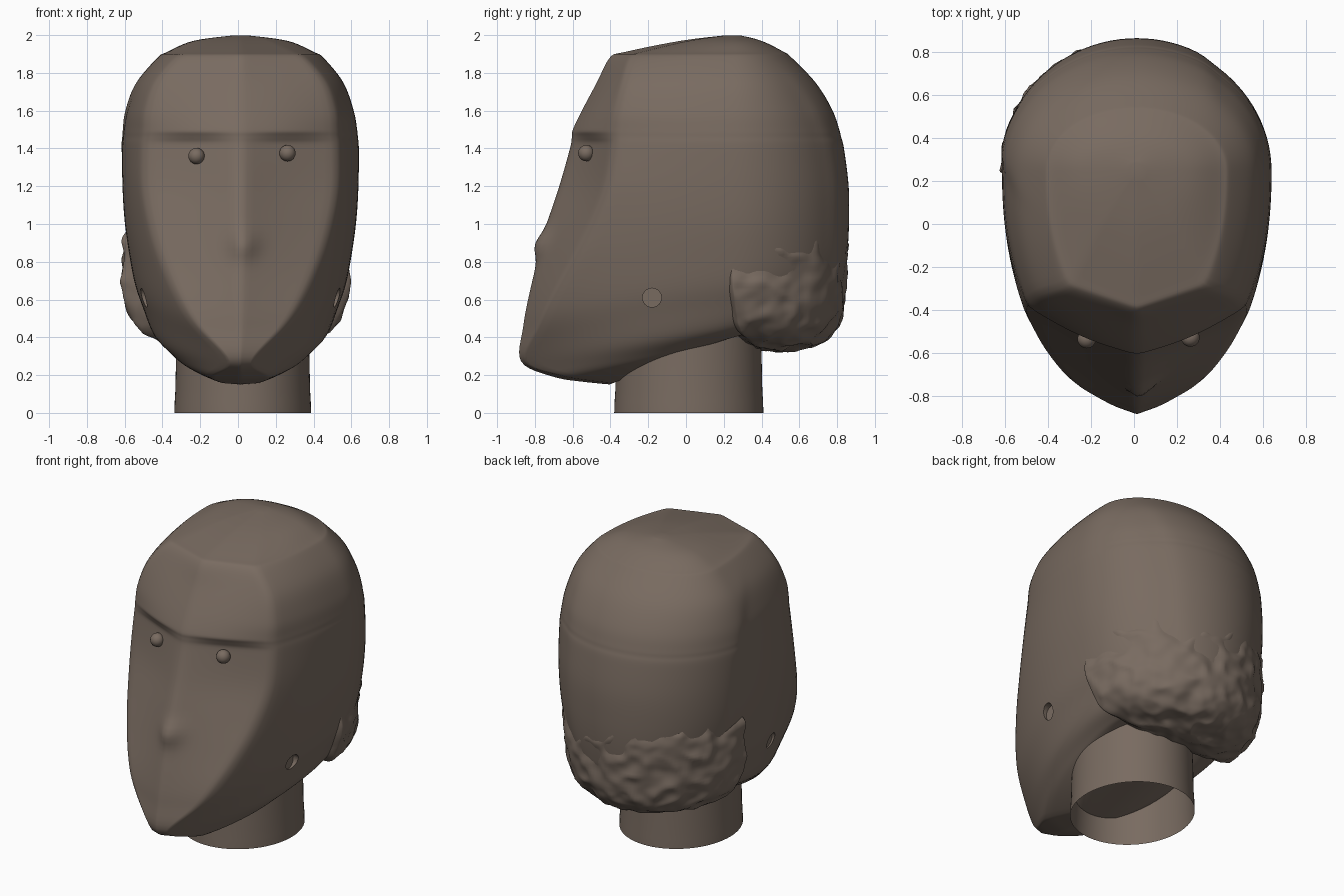
import bpy, bmesh, math
from mathutils import Vector, noise

if "Cube" in bpy.data.objects:
    bpy.data.objects.remove(bpy.data.objects["Cube"])

clay = bpy.data.materials.new("clay_brown")
clay.diffuse_color = (0.19, 0.147, 0.118, 1)
clay.use_nodes = True
clay.node_tree.nodes["Principled BSDF"].inputs["Base Color"].default_value = clay.diffuse_color


def make(name, bm, angle=60):
    bmesh.ops.recalc_face_normals(bm, faces=bm.faces[:])
    me = bpy.data.meshes.new(name)
    bm.to_mesh(me)
    bm.free()
    ob = bpy.data.objects.new(name, me)
    bpy.context.collection.objects.link(ob)
    me.materials.append(clay)
    bpy.ops.object.select_all(action='DESELECT')
    ob.select_set(True)
    bpy.context.view_layer.objects.active = ob
    bpy.ops.object.shade_smooth_by_angle(angle=math.radians(angle))
    return ob


def loft(bm, rings, caps):
    rows = [[bm.verts.new(p) for p in r] for r in rings]
    n = len(rows[0])
    for a, b in zip(rows, rows[1:]):
        for i in range(n):
            j = (i + 1) % n
            bm.faces.new((a[i], a[j], b[j], b[i]))
    if caps:
        bm.faces.new(rows[0])
        bm.faces.new(rows[-1])


def catmull(a, b, c, d, t):
    return .5 * (2*b + (c - a)*t + (2*a - 5*b + 4*c - d)*t*t + (3*b - a - 3*c + d)*t**3)


def spline_rows(S, steps):
    for k in range(len(S) - 1):
        q = [S[min(max(k + o, 0), len(S) - 1)] for o in (-1, 0, 1, 2)]
        for s in range(steps):
            yield [catmull(*v, s/steps) for v in zip(*q)]
    yield S[-1]


# Head sections: z at front, y front, face edge x, face edge y, side x, y back
S = [
    (.15, -.40, .10, -.38, .30, .40),
    (.165, -.55, .14, -.52, .35, .52),
    (.19, -.70, .15, -.66, .39, .62),
    (.27, -.875, .06, -.855, .465, .75),
    (.45, -.865, .235, -.78, .52, .81),
    (.60, -.84, .33, -.71, .56, .83),
    (.80, -.795, .42, -.60, .59, .845),
    (1.0, -.745, .48, -.50, .613, .852),
    (1.2, -.68, .515, -.425, .625, .85),
    (1.4, -.622, .515, -.39, .627, .825),
    (1.46, -.61, .51, -.385, .622, .81),
    (1.50, -.603, .508, -.383, .618, .80),
    (1.60, -.555, .50, -.37, .60, .765),
    (1.75, -.475, .45, -.335, .545, .68),
    (1.88, -.408, .34, -.295, .44, .56),
    (1.91, -.33, .28, -.23, .39, .52),
    (1.97, -.03, .15, .02, .25, .40),
    (2.0, .22, .015, .225, .025, .28),
]


def section(zf, yf, xe, ye, xs, yb):
    zb = zf + .32*(max(0, 1.1 - zf)/.95)**1.3            # jaw rises to the back
    ys = .25 - .15*(max(0, .8 - zf)/.65)**2
    brow = .032*max(0, min((zf - 1.43)/.06, 1 - (zf - 1.49)/.35))
    bulge = brow - .012*math.exp(-((zf - 1.2)/.25)**2)
    half = []
    for i in range(14):                                  # flat face plane
        t = i / 14
        half.append((xe*t, yf + (ye - yf)*t - bulge*math.sin(math.pi*t)))
    for i in range(16):                                  # cheek and temple
        u = 1 - i / 16
        half.append((xs - (xs - xe)*u**2.3, ys - (ys - ye)*u))
    for i in range(25):                                  # rounded back
        a = math.pi/2*i/24
        half.append((xs*math.cos(a), ys + (yb - ys)*math.sin(a)))
    half[-1] = (0, yb)
    pts = half + [(-x, y) for x, y in half[-2:0:-1]]
    out = []
    for x, y in pts:
        z = zf + (zb - zf)*(y - yf)/(yb - yf)
        # slightly raised panel on the back of the skull
        seam = .74 - .36*max(0, (z - 1)/.9)**3 - (.42 if x < 0 else 0)
        k = min(1, max(0, (y - seam)/.05)) * min(1, max(0, (1.9 - z)/.3))
        d = Vector((x, y - .2, 0))
        d = d.normalized()*.012*k*k*(3 - 2*k) if d.length > 0 else d
        # nose tip bump
        if y < 0:
            d.y -= .048*math.exp(-((zf - .89)/.06)**2 - ((x - .02)/.06)**2)
        out.append((x + d.x + .013, y + d.y, z))
    return out


bm = bmesh.new()
loft(bm, [section(*r) for r in spline_rows(S, 6)], True)
for _ in range(2):
    bmesh.ops.smooth_vert(bm, verts=bm.verts[:], factor=.5,
                          use_axis_x=True, use_axis_y=True, use_axis_z=True)
head = make("head", bm)

# Round sockets cut where the ears would be
for side, name in ((1, "right"), (-1, "left")):
    bpy.ops.mesh.primitive_cylinder_add(vertices=32, radius=.05, depth=.16,
                                        location=(side*.565 + .013, -.18, .61),
                                        rotation=(0, math.pi/2, 0))
    cutter = bpy.context.object
    cutter.name = name + "_ear_cutter"
    cutter.hide_render = True
    cutter.hide_set(True)
    mod = head.modifiers.new(name + "_ear_socket", 'BOOLEAN')
    mod.operation = 'DIFFERENCE'
    mod.solver = 'EXACT'
    mod.object = cutter

# Open neck tube, flaring slightly under the jaw
bm = bmesh.new()
neck = []
for z, g in ((0, 1), (.06, .995), (.12, .985), (.3, .975), (.52, .95)):
    neck.append([(.025 + .362*g*math.cos(a), .015 + .395*g*math.sin(a), z)
                 for a in (math.tau*i/72 for i in range(72))])
loft(bm, neck, False)
make("neck", bm)

# Lumpy hair roll hugging the low back of the head: z, size factor
H = [(.33, .1), (.345, .4), (.385, .66), (.45, .84), (.55, .94),
     (.70, .99), (.85, 1.0), (.93, .985), (1.0, .93)]
bm = bmesh.new()
rings = []
for z, f in spline_rows(H, 9):
    ring = []
    cy = .25 + .25*(1 - f)
    for i in range(180):
        a = math.tau*i/180
        s = math.sin(a)
        p = Vector((-.012 + .608*f*math.cos(a), cy + s*f*(.6 if s > 0 else .07), z))
        out = (p - Vector((0, .3, .7))).normalized()
        n = .5 - 2*abs(noise.noise(p*6)) + .5*noise.noise(p*15)
        ring.append(p + out*.02*n)
    rings.append(ring)
loft(bm, rings, True)
make("hair_roll", bm, 180)


# Small bead eyes
for name, loc in (("left_eye", (-.22, -.535, 1.36)), ("right_eye", (.262, -.528, 1.375))):
    bm = bmesh.new()
    bmesh.ops.create_uvsphere(bm, u_segments=24, v_segments=16, radius=.043)
    bmesh.ops.translate(bm, verts=bm.verts[:], vec=loc)
    make(name, bm)
